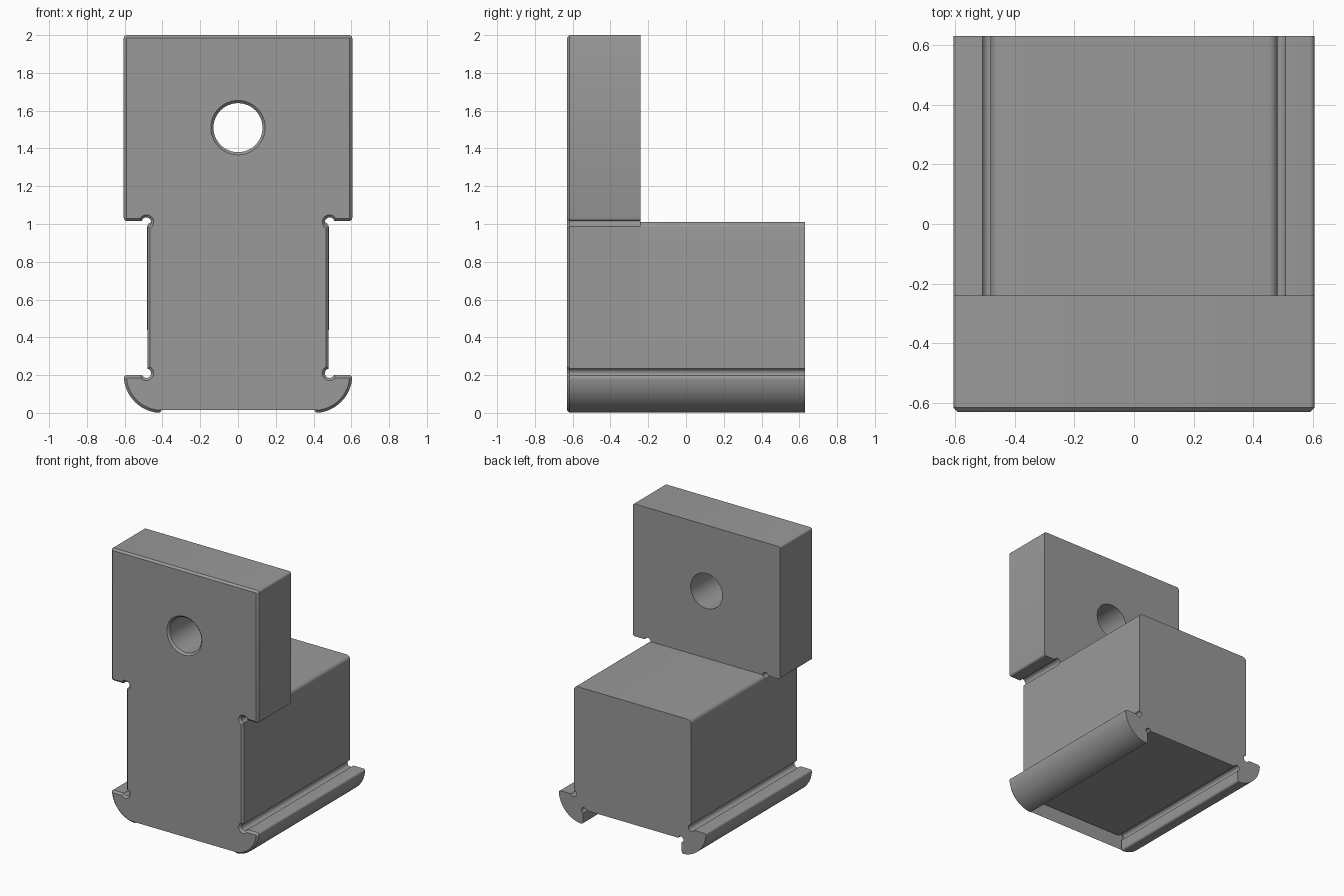
import bpy, bmesh, math

if "Cube" in bpy.data.objects:
    bpy.data.objects.remove(bpy.data.objects["Cube"])

grey = bpy.data.materials.new("mid grey")
grey.diffuse_color = (0.32, 0.32, 0.32, 1)
grey.use_nodes = True
grey.node_tree.nodes["Principled BSDF"].inputs["Base Color"].default_value = grey.diffuse_color

FRONT, STEP, BACK = -0.63, -0.24, 0.63
CHAMFER = 0.014


def arc(cx, cz, r, a0, a1, n):
    """Points on an arc in the x-z plane, angles in degrees."""
    angles = [math.radians(a0 + (a1 - a0) * i / n) for i in range(n + 1)]
    return [(cx + r * math.cos(a), cz + r * math.sin(a)) for a in angles]


def prism(name, half, y0, y1, chamfer=0.0):
    """Mirror a right-hand half profile and extrude it along y."""
    outline = half + [(-x, z) for x, z in reversed(half)]
    bm = bmesh.new()
    face = bm.faces.new([bm.verts.new((x, y0, z)) for x, z in outline])
    ext = bmesh.ops.extrude_face_region(bm, geom=[face], use_keep_orig=True)
    for v in ext["geom"]:
        if isinstance(v, bmesh.types.BMVert):
            v.co.y = y1
    bmesh.ops.recalc_face_normals(bm, faces=bm.faces)
    if chamfer:
        rim = [e for e in bm.edges if all(abs(v.co.y - y0) < 1e-6 for v in e.verts)]
        bmesh.ops.bevel(bm, geom=rim, offset=chamfer, segments=1,
                        profile=0.5, affect='EDGES', clamp_overlap=False)
    return finish(name, bm)


def finish(name, bm):
    me = bpy.data.meshes.new(name)
    bm.to_mesh(me)
    bm.free()
    me.materials.append(grey)
    ob = bpy.data.objects.new(name, me)
    bpy.context.collection.objects.link(ob)
    return ob


def boolean(target, other, operation):
    mod = target.modifiers.new(operation.lower(), 'BOOLEAN')
    mod.object, mod.operation, mod.solver = other, operation, 'EXACT'
    bpy.context.view_layer.objects.active = target
    bpy.ops.object.modifier_apply(modifier=mod.name)
    bpy.data.objects.remove(other)


# Shared lower profile: side wall, relief groove, curved foot, inner relief
lower = (arc(0.485, 0.21, 0.025, 101, 336, 12)
         + arc(0.59, 0.185, 0.015, 90, 0, 3)
         + arc(0.405, 0.2, 0.2, -8, -84, 16)
         + arc(0.42, 0.015, 0.014, 270, 180, 3)
         + arc(0.398, 0.104, 0.022, -70, 165, 12))

# Head profile with relief grooves under its shoulders
head = (arc(0.59, 1.985, 0.015, 90, 0, 3)
        + arc(0.59, 1.031, 0.015, 0, -90, 3)
        + arc(0.485, 1.01, 0.025, 14, 259, 12))

# Rear body top with rounded edges
body_top = arc(0.451, 0.981, 0.03, 90, 0, 6)

block = prism("clamp_block", head + lower, FRONT, STEP, CHAMFER)
rear = prism("rear_body", body_top + lower, STEP, BACK)
boolean(block, rear, 'UNION')

# Through hole with a countersunk front edge
bm = bmesh.new()
rings = []
for y, r in ((FRONT - 0.05, 0.194), (FRONT + CHAMFER, 0.13), (STEP + 0.1, 0.13)):
    rings.append([bm.verts.new((x, y, z)) for x, z in arc(0, 1.51, r, 0, 352.5, 47)])
for a, b in zip(rings, rings[1:]):
    for i in range(48):
        j = (i + 1) % 48
        bm.faces.new((a[i], a[j], b[j], b[i]))
bm.faces.new(rings[0])
bm.faces.new(rings[-1])
bmesh.ops.recalc_face_normals(bm, faces=bm.faces)
boolean(block, finish("hole_cutter", bm), 'DIFFERENCE')

# Smooth curves, sharp edges
bpy.ops.object.select_all(action='DESELECT')
block.select_set(True)
bpy.context.view_layer.objects.active = block
bpy.ops.object.shade_smooth_by_angle(angle=math.radians(32))
